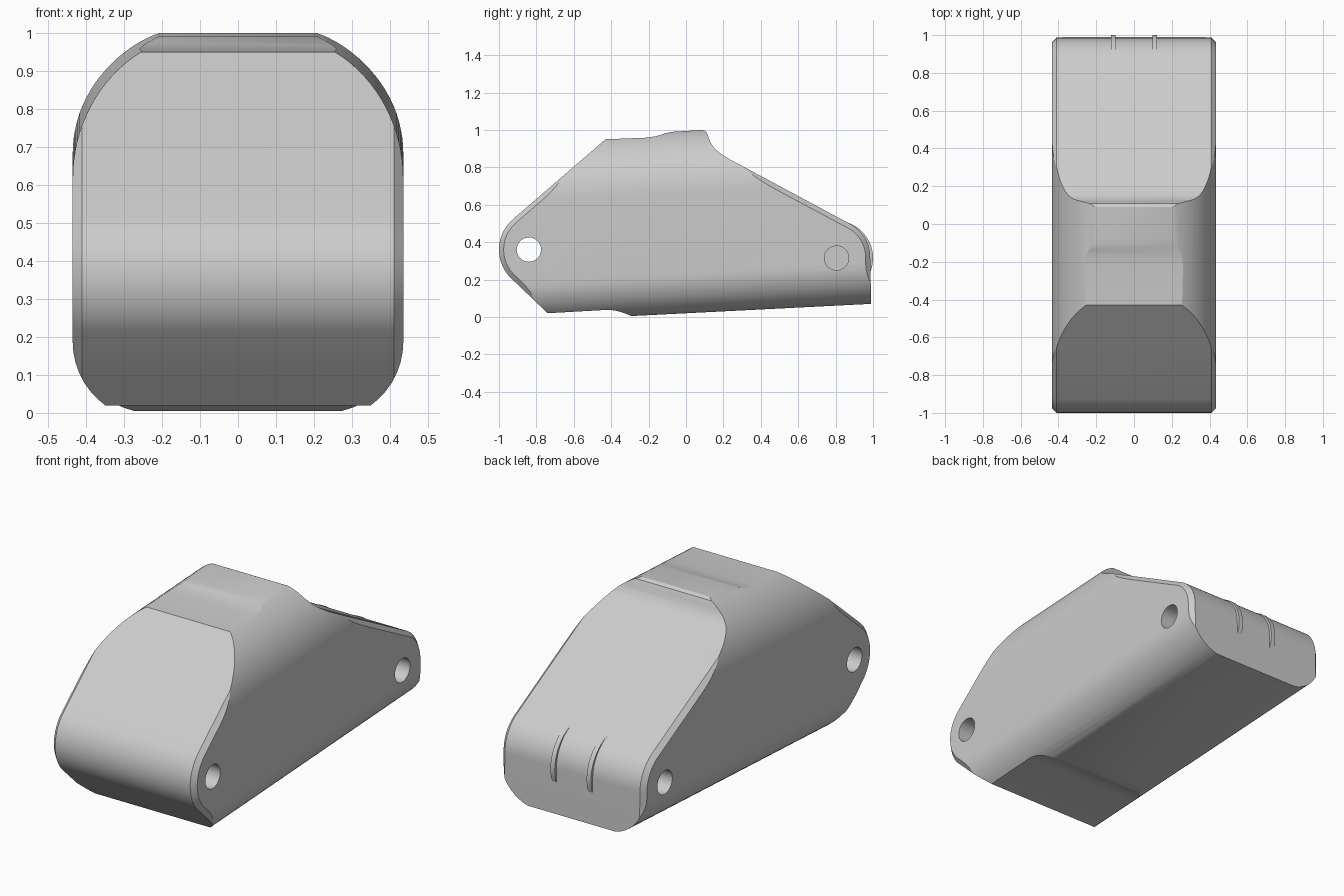
import bpy, bmesh, math

cube = bpy.data.objects.get("Cube")
if cube:
    bpy.data.objects.remove(cube, do_unlink=True)

grey = bpy.data.materials.new("plain_grey")
grey.use_nodes = True
colour = (0.6, 0.6, 0.6, 1)
grey.diffuse_color = colour
grey.node_tree.nodes["Principled BSDF"].inputs["Base Color"].default_value = colour


def make(name, bm):
    bmesh.ops.recalc_face_normals(bm, faces=bm.faces)
    mesh = bpy.data.meshes.new(name)
    bm.to_mesh(mesh)
    bm.free()
    mesh.materials.append(grey)
    obj = bpy.data.objects.new(name, mesh)
    bpy.context.collection.objects.link(obj)
    return obj


def arc(cx, cy, rx, ry, start, end, steps):
    """Points on an elliptical arc, angles in degrees."""
    angles = [math.radians(start + (end - start) * i / steps) for i in range(steps + 1)]
    return [(cx + rx * math.cos(a), cy + ry * math.sin(a)) for a in angles]


def side_prism(name, points, x0, x1, chamfer=0):
    """Extrude a (y, z) outline from x0 to x1, optionally chamfering both caps."""
    bm = bmesh.new()
    cap = bm.faces.new([bm.verts.new((x0, y, z)) for y, z in points])
    new = bmesh.ops.extrude_face_region(bm, geom=[cap], use_keep_orig=True)["geom"]
    for v in new:
        if isinstance(v, bmesh.types.BMVert):
            v.co.x = x1
    bmesh.ops.recalc_face_normals(bm, faces=bm.faces)
    if chamfer:
        rim = [e for e in bm.edges if abs(e.verts[0].co.x - e.verts[1].co.x) < 1e-6]
        bmesh.ops.bevel(bm, geom=rim, offset=chamfer, segments=1,
                        affect='EDGES', clamp_overlap=False)
    return make(name, bm)


def boolean(target, other, operation):
    mod = target.modifiers.new(operation.lower(), 'BOOLEAN')
    mod.operation = operation
    mod.solver = 'EXACT'
    mod.object = other
    bpy.context.view_layer.objects.active = target
    bpy.ops.object.modifier_apply(modifier=mod.name)
    bpy.data.objects.remove(other, do_unlink=True)


# Side outline: nose, flat top, raised crown, rear lip, rear slope, base
outline = arc(-0.785, 0.36, 0.215, 0.215, 222, 132, 14)
outline += [(-0.43, 0.95), (-0.22, 0.958), (-0.16, 0.966), (-0.11, 0.982), (-0.07, 0.99)]
outline += [(0.09, 1.0), (0.108, 0.99), (0.118, 0.968), (0.13, 0.935),
            (0.15, 0.904), (0.18, 0.878), (0.23, 0.845)]
outline += arc(0.785, 0.32, 0.2, 0.2, 61, 0, 12)
outline += [(0.99, 0.07), (-0.29, 0.005), (-0.34, 0.024), (-0.38, 0.035),
            (-0.42, 0.038), (-0.74, 0.02)]
body = side_prism("housing_body", outline, -0.435, 0.435, 0.025)

# Arched cross-section, rising gently towards the rear
half = arc(0.215, 0.215, 0.22, 0.22, -90, 0, 12) + arc(0.085, 0.64, 0.35, 0.36, 0, 90, 24)
section = half + [(-x, z) for x, z in reversed(half)]
bm = bmesh.new()
front = [bm.verts.new((x, -1.2, z - 0.045)) for x, z in section]
rear = [bm.verts.new((x, 1.2, z + 0.08)) for x, z in section]
bm.faces.new(front)
bm.faces.new(rear)
for i in range(len(section)):
    j = (i + 1) % len(section)
    bm.faces.new((front[i], front[j], rear[j], rear[i]))
boolean(body, make("arch_tunnel", bm), 'INTERSECT')

# Front pin hole runs right through; rear pin holes are blind
front_pin = arc(-0.84, 0.36, 0.065, 0.065, 0, 348.75, 31)
rear_pin = arc(0.805, 0.315, 0.065, 0.065, 0, 348.75, 31)
boolean(body, side_prism("front_pin_hole", front_pin, -0.6, 0.6), 'DIFFERENCE')
for side in (-1, 1):
    hole = side_prism("rear_pin_hole", rear_pin, side * 0.2, side * 0.6)
    boolean(body, hole, 'DIFFERENCE')

# Pair of curved ribs around the rear corner
ribs = []
for side, label in ((1, "left"), (-1, "right")):
    disc = arc(0.8, 0.315, 0.2, 0.2, -35, 105, 28) + [(0.8, 0.315)]
    ribs.append(side_prism("rear_rib_" + label, disc, side * 0.11 - 0.013, side * 0.11 + 0.013))

# Smooth curved surfaces while keeping hard edges
for obj in [body] + ribs:
    bpy.ops.object.select_all(action='DESELECT')
    obj.select_set(True)
    bpy.context.view_layer.objects.active = obj
    bpy.ops.object.shade_smooth_by_angle(angle=math.radians(28))
